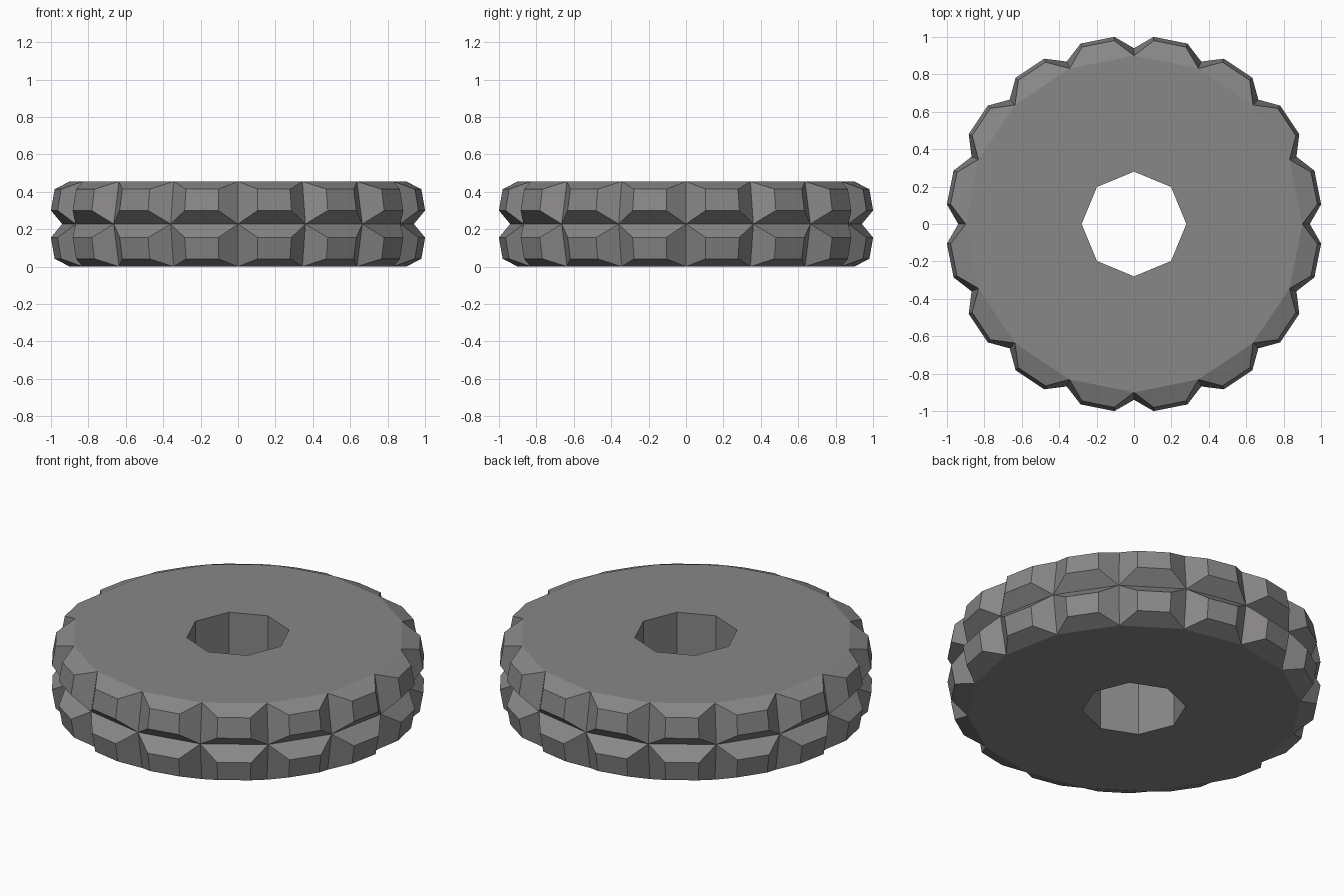
import bpy, bmesh
from math import cos, sin, pi

if "Cube" in bpy.data.objects:
    bpy.data.objects.remove(bpy.data.objects["Cube"])

H, N = 0.455, 16
bm = bmesh.new()


def ring(r, z, n):
    return [bm.verts.new((r * cos(2 * pi * i / n), r * sin(2 * pi * i / n), z)) for i in range(n)]


def bridge(a, b):
    n = len(a)
    return [bm.faces.new((a[i], a[(i + 1) % n], b[(i + 1) % n], b[i])) for i in range(n)]


# Rim: two rows of 16 panels, slightly wider at the middle
low, mid, top = ring(0.9, 0, N), ring(0.94, H / 2, N), ring(0.9, H, N)
panels = bridge(low, mid) + bridge(mid, top)

# Octagonal axle hole through the wheel
hole_low, hole_top = ring(0.28, 0, 8), ring(0.28, H, 8)
bridge(hole_top, hole_low)

# Flat side walls between the rim and the hole
for inner, outer, flip in ((hole_low, low, True), (hole_top, top, False)):
    for i in range(8):
        loop = [inner[i]] + [outer[(2 * i + k) % N] for k in range(3)] + [inner[(i + 1) % 8]]
        bm.faces.new(loop[::-1] if flip else loop)

bm.normal_update()

# Tread blocks: every panel raised along its normal and tapered to half size
for f in bmesh.ops.extrude_discrete_faces(bm, faces=panels)["faces"]:
    f.normal_update()
    c, n = f.calc_center_median(), f.normal.copy()
    for v in f.verts:
        v.co = c + (v.co - c) * 0.5 + n * 0.091

bmesh.ops.recalc_face_normals(bm, faces=bm.faces)
mesh = bpy.data.meshes.new("treaded_wheel")
bm.to_mesh(mesh)
bm.free()

# Dark rubber
rubber = bpy.data.materials.new("dark_rubber")
rubber.diffuse_color = (0.25, 0.245, 0.245, 1)
rubber.use_nodes = True
rubber.node_tree.nodes["Principled BSDF"].inputs["Base Color"].default_value = rubber.diffuse_color
mesh.materials.append(rubber)
bpy.context.collection.objects.link(bpy.data.objects.new("treaded_wheel", mesh))
